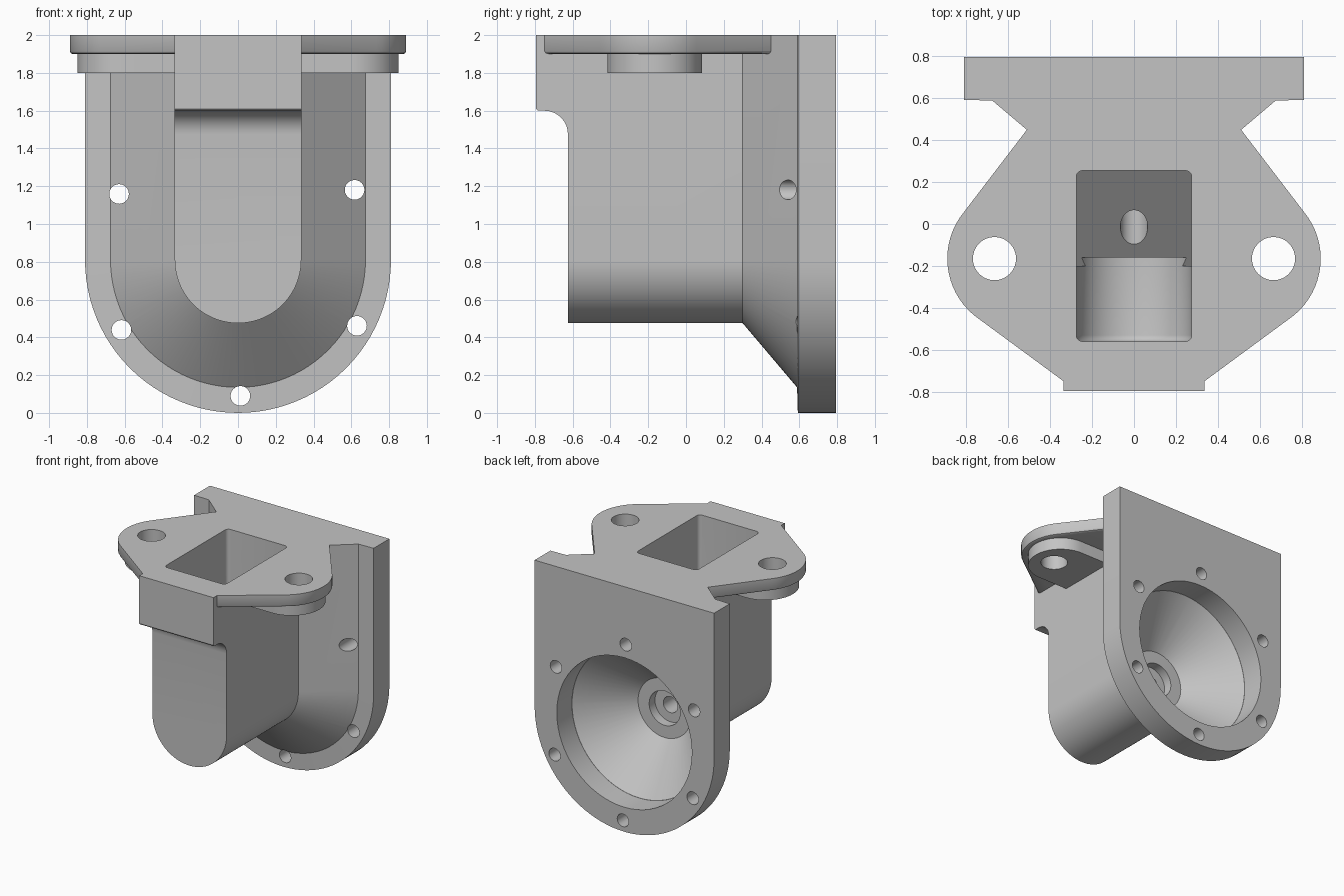
import bpy, bmesh, math
from math import sin, cos, pi, radians
from mathutils import Vector, Matrix

old = bpy.data.objects.get("Cube")
if old:
    bpy.data.objects.remove(old, do_unlink=True)

TOP, AXIS, EAR_Y = 2.0, 0.81, -0.165

grey = bpy.data.materials.new("matte grey")
grey.use_nodes = True
grey.diffuse_color = (0.55, 0.55, 0.55, 1)
grey.node_tree.nodes["Principled BSDF"].inputs["Base Color"].default_value = grey.diffuse_color


def finish(name, bm):
    bmesh.ops.recalc_face_normals(bm, faces=bm.faces)
    mesh = bpy.data.meshes.new(name)
    bm.to_mesh(mesh)
    bm.free()
    mesh.materials.append(grey)
    obj = bpy.data.objects.new(name, mesh)
    bpy.context.collection.objects.link(obj)
    return obj


def u_loft(name, sections, top, steps=48):
    """Loft U-shaped sections (half width, y), open end up, along y."""
    bm = bmesh.new()
    rings = []
    for w, y in sections:
        arc = [(w * cos(pi + pi * i / steps), AXIS + w * sin(pi + pi * i / steps))
               for i in range(steps + 1)]
        pts = [(-w, top)] + arc + [(w, top)]
        rings.append([bm.verts.new((x, y, z)) for x, z in pts])
    n = len(rings[0])
    for a, b in zip(rings, rings[1:]):
        for i in range(n):
            j = (i + 1) % n
            bm.faces.new((a[i], a[j], b[j], b[i]))
    bm.faces.new(rings[0])
    bm.faces.new(rings[-1])
    return finish(name, bm)


def hull(name, points):
    bm = bmesh.new()
    for p in points:
        bm.verts.new(p)
    res = bmesh.ops.convex_hull(bm, input=bm.verts)
    loose = [v for v in bm.verts if not v.link_faces]
    bmesh.ops.delete(bm, geom=loose, context='VERTS')
    bmesh.ops.dissolve_limit(bm, angle_limit=radians(0.1), verts=bm.verts, edges=bm.edges)
    return finish(name, bm)


def x_prism(name, profile, half):
    bm = bmesh.new()
    face = bm.faces.new([bm.verts.new((-half, y, z)) for y, z in profile])
    new = bmesh.ops.extrude_face_region(bm, geom=[face])["geom"]
    bmesh.ops.translate(bm, vec=(2 * half, 0, 0),
                        verts=[g for g in new if isinstance(g, bmesh.types.BMVert)])
    return finish(name, bm)


def cone(name, r1, r2, start, end, segs=32):
    """Round solid with radius r1 at start and r2 at end."""
    a, b = Vector(start), Vector(end)
    turn = (b - a).to_track_quat('Z', 'Y').to_matrix().to_4x4()
    bm = bmesh.new()
    bmesh.ops.create_cone(bm, cap_ends=True, segments=segs, radius1=r1, radius2=r2,
                          depth=(b - a).length,
                          matrix=Matrix.Translation((a + b) / 2) @ turn)
    return finish(name, bm)


def circle(cx, r, z, n=64):
    return [(cx + r * cos(2 * pi * i / n), EAR_Y + r * sin(2 * pi * i / n), z)
            for i in range(n)]


def boolean(target, other, operation):
    other.hide_render = True
    mod = target.modifiers.new(operation.lower(), 'BOOLEAN')
    mod.operation, mod.object, mod.solver = operation, other, 'EXACT'
    bpy.context.view_layer.objects.active = target
    bpy.ops.object.modifier_apply(modifier=mod.name)
    bpy.data.objects.remove(other, do_unlink=True)


# Main casting: U-shaped housing flaring into the rear flange
body = u_loft("housing", [(0.335, -0.625), (0.335, 0.30), (0.675, 0.588),
                          (0.81, 0.592), (0.81, 0.795)], TOP)

# Front lip block with a concave fillet below
fillet = [(-0.75 + 0.125 * sin(t * pi / 16), 1.475 + 0.125 * cos(t * pi / 16))
          for t in range(9)]
boolean(body, x_prism("front_lip", [(-0.5, TOP), (-0.795, TOP), (-0.795, 1.61), (-0.785, 1.6)]
                      + fillet + [(-0.5, 1.475)], 0.335), 'UNION')

# Mounting plate with two ears and a softened lower edge
plate = []
for inset, z in ((0, TOP), (0, 1.915), (0.005, 1.905), (0.015, 1.9)):
    for s in (-1, 1):
        plate += circle(s * 0.54, 0.35 - inset, z)
        plate += [(s * (0.51 - inset), 0.45 - inset, z), (s * (0.335 - inset), -0.75 + inset, z)]
boolean(body, hull("mounting_plate", plate), 'UNION')

# Bosses under the ears
for s in (-1, 1):
    pts = []
    for z in (1.8, 1.95):
        pts += circle(s * 0.60, 0.25, z)
        pts += [(s * 0.25, EAR_Y + d, z) for d in (-0.25, 0.25)]
    boolean(body, hull("ear_boss", pts), 'UNION')

# Upper pocket: deep round-bottomed front part
rounds = [(0.275 - 0.03 * (1 - sin(t * pi / 8)), -0.56 + 0.03 * (1 - cos(t * pi / 8)))
          for t in range(5)]
boolean(body, u_loft("pocket_front", rounds + [(0.275, -0.16)], 2.1), 'DIFFERENCE')

# Upper pocket: rear part with a sloping floor
corner = [(0.245 + 0.03 * cos(t * pi / 8), 0.225 + 0.03 * sin(t * pi / 8)) for t in range(5)]
pts = []
for x, y in corner + [(0.275, -0.2)]:
    for s in (-1, 1):
        pts += [(s * x, y, AXIS + 0.8 * (y + 0.015)), (s * x, y, 2.1)]
boolean(body, hull("pocket_rear", pts), 'DIFFERENCE')

# Rear bore, conical recess, counterbore and axial passage
for name, r1, r2, y1, y2 in (("rear_bore", 0.61, 0.61, 0.9, 0.6),
                             ("cone_recess", 0.61, 0.24, 0.601, 0.275),
                             ("counterbore", 0.14, 0.14, 0.35, 0.2),
                             ("passage", 0.065, 0.065, 0.3, -0.25)):
    boolean(body, cone(name, r1, r2, (0, y1, AXIS), (0, y2, AXIS), 64), 'DIFFERENCE')

# Ear holes
for s in (-1, 1):
    boolean(body, cone("ear_hole", 0.103, 0.103, (s * 0.665, EAR_Y, 1.7),
                       (s * 0.665, EAR_Y, 2.1)), 'DIFFERENCE')

# Flange bolt circle
for k in range(6):
    a = radians(31 + 60 * k)
    x, z = 0.72 * cos(a), AXIS + 0.72 * sin(a)
    boolean(body, cone("bolt_hole", 0.052, 0.052, (x, 0.9, z), (x, 0.42, z), 24), 'DIFFERENCE')

# Smooth the curved surfaces, keep the machined edges crisp
bpy.ops.object.select_all(action='DESELECT')
body.select_set(True)
bpy.context.view_layer.objects.active = body
bpy.ops.object.shade_smooth_by_angle(angle=radians(28))
